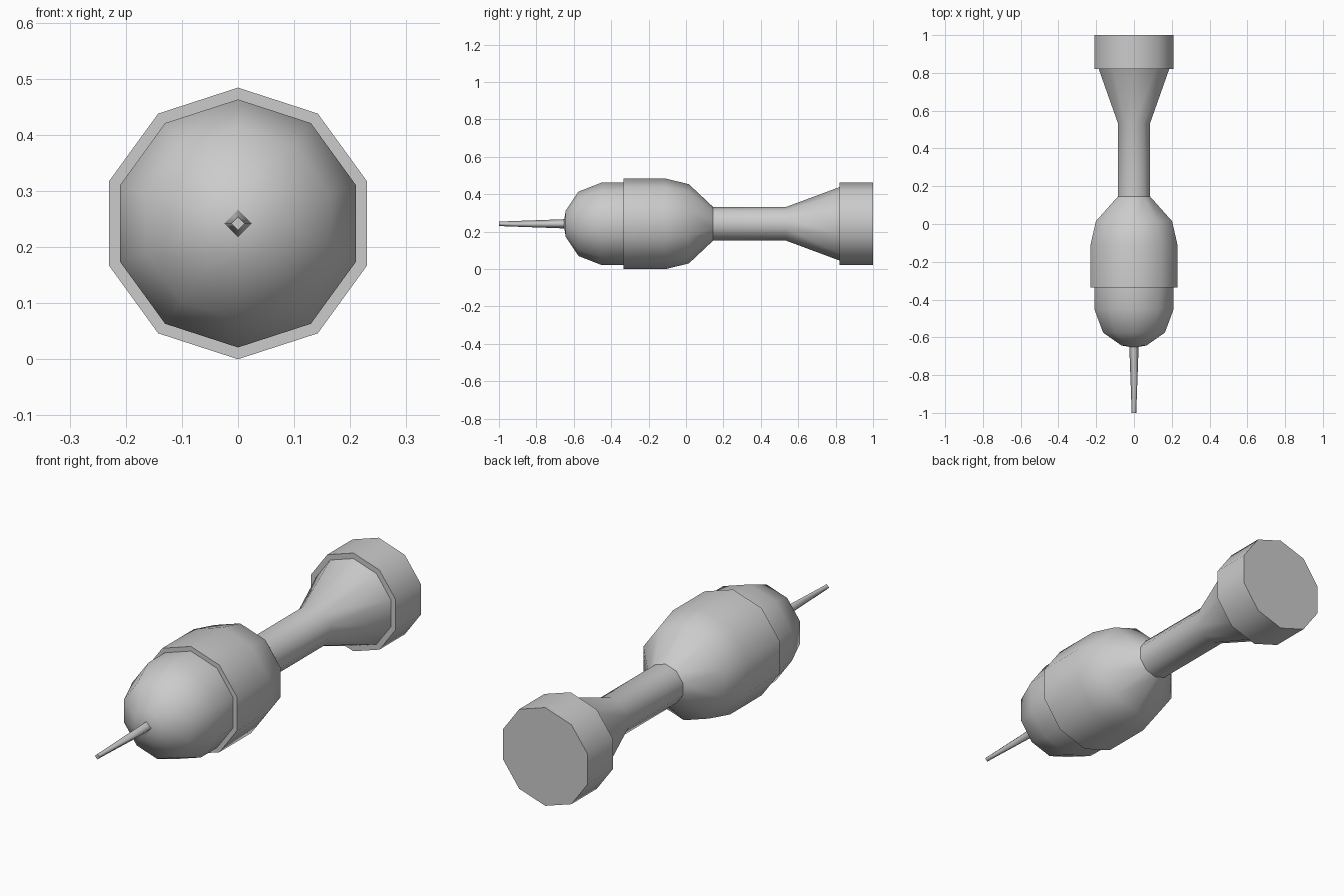
import bpy, bmesh, math

if "Cube" in bpy.data.objects:
    bpy.data.objects.remove(bpy.data.objects["Cube"])

AXIS_Z = 0.242  # height of the long axis, which runs along y

grey = bpy.data.materials.new("plain grey")
grey.diffuse_color = (0.6, 0.6, 0.6, 1)
grey.use_nodes = True
grey.node_tree.nodes["Principled BSDF"].inputs["Base Color"].default_value = grey.diffuse_color


def turned(name, profile, sides=10):
    """Revolve (y, radius) points about the long axis; radius 0 makes a tip, other ends get flat caps."""
    bm = bmesh.new()
    rings = []
    for y, r in profile:
        n = sides if r > 0 else 1
        rings.append([bm.verts.new((r * math.sin(2 * math.pi * i / sides), y,
                                    AXIS_Z + r * math.cos(2 * math.pi * i / sides)))
                      for i in range(n)])
    for a, b in zip(rings, rings[1:]):
        for i in range(sides):
            j = (i + 1) % sides
            if len(a) == 1:
                quad = [a[0], b[j], b[i]]
            else:
                quad = [a[i], a[j], b[j], b[i]]
            bm.faces.new(quad).smooth = True
    for ring in (rings[0], rings[-1]):
        if len(ring) > 1:
            bm.faces.new(ring).smooth = False
    bmesh.ops.recalc_face_normals(bm, faces=bm.faces)
    # hard edges around the caps
    for f in bm.faces:
        if not f.smooth:
            for e in f.edges:
                e.smooth = False
    mesh = bpy.data.meshes.new(name)
    bm.to_mesh(mesh)
    bm.free()
    mesh.materials.append(grey)
    obj = bpy.data.objects.new(name, mesh)
    bpy.context.collection.objects.link(obj)
    return obj


# Thin square spike at the front
turned("needle", [(-1.0, 0.012), (-0.64, 0.025)], sides=4)
# Rounded nose
turned("nose", [(-0.655, 0), (-0.643, 0.07), (-0.575, 0.172), (-0.45, 0.221), (-0.32, 0.221)])
# Bulging body sleeve that narrows to the shaft
turned("body", [(-0.335, 0.242), (-0.11, 0.242), (0.015, 0.212), (0.145, 0.09)])
# Shaft and its flare
turned("shaft", [(0.145, 0.09), (0.535, 0.09), (0.82, 0.196)])
# End disc
turned("end_cap", [(0.82, 0.221), (1.0, 0.221)])
